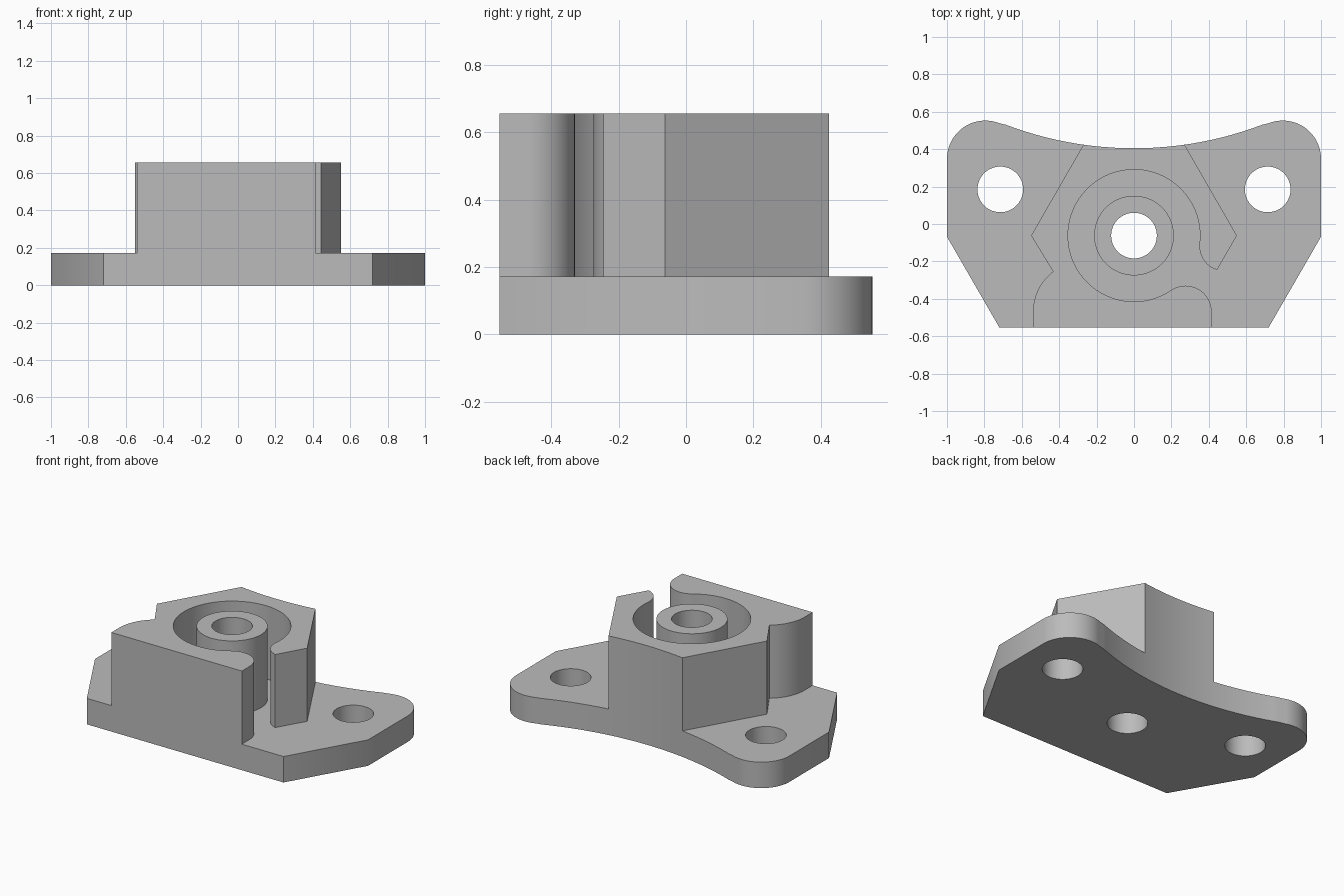
import bpy, bmesh
from math import radians, cos, sin, ceil

cube = bpy.data.objects.get("Cube")
if cube:
    bpy.data.objects.remove(cube, do_unlink=True)

grey = bpy.data.materials.new("plain grey")
grey.use_nodes = True
colour = (0.5, 0.5, 0.5, 1)
grey.diffuse_color = colour
grey.node_tree.nodes["Principled BSDF"].inputs["Base Color"].default_value = colour

BASE_TOP, TOP = 0.172, 0.656
FRONT = -0.553
AXIS = (0, -0.062)          # centre of the boss and pocket
BORE = 0.122
BACK = ((0, 2.335), 1.93)   # large scooped arc along the back


def arc(centre, radius, start, end, step=5):
    """Points along an arc, angles in degrees."""
    n = max(2, ceil(abs(end - start) / step))
    angles = [radians(start + (end - start) * i / n) for i in range(n + 1)]
    return [(centre[0] + radius * cos(a), centre[1] + radius * sin(a)) for a in angles]


def circle(centre, radius):
    return arc(centre, radius, 0, 360)[:-1]


def plate(name, loops, bottom, top):
    """Extrude an outline; any further loops become holes."""
    curve = bpy.data.curves.new(name, 'CURVE')
    curve.dimensions = '2D'
    curve.fill_mode = 'BOTH'
    curve.extrude = (top - bottom) / 2
    for loop in loops:
        spline = curve.splines.new('POLY')
        spline.points.add(len(loop) - 1)
        for point, (x, y) in zip(spline.points, loop):
            point.co = (x, y, 0, 1)
        spline.use_cyclic_u = True
    obj = bpy.data.objects.new(name, curve)
    bpy.context.collection.objects.link(obj)
    bpy.ops.object.select_all(action='DESELECT')
    obj.select_set(True)
    bpy.context.view_layer.objects.active = obj
    bpy.ops.object.convert(target='MESH')
    obj = bpy.context.view_layer.objects.active
    obj.name = name
    bm = bmesh.new()
    bm.from_mesh(obj.data)
    bmesh.ops.remove_doubles(bm, verts=bm.verts, dist=0.0001)
    bmesh.ops.recalc_face_normals(bm, faces=bm.faces)
    bmesh.ops.translate(bm, verts=bm.verts, vec=(0, 0, (bottom + top) / 2))
    bm.to_mesh(obj.data)
    bm.free()
    obj.data.materials.clear()
    obj.data.materials.append(grey)
    bpy.ops.object.shade_smooth_by_angle(angle=radians(30))
    return obj


# Mounting flange: half outline mirrored, scooped back, three through holes
right_half = [(0.72, FRONT), (1, -0.068)] + arc((0.795, 0.348), 0.205, 0, 111.8)
left_half = [(-x, y) for x, y in reversed(right_half)]
scoop = arc(*BACK, -68.2, -111.8, 1)[1:-1]
holes = [circle((x, 0.185), BORE) for x in (-0.715, 0.715)]
plate("flange", [right_half + scoop + left_half, circle(AXIS, BORE)] + holes, 0, BASE_TOP)

# Housing: six-sided wall around a round pocket, open through a side slot
housing = [(-0.54, FRONT), (0.415, FRONT)]
housing += arc((0.275, -0.47), 0.14, 0, 124)            # rounded slot lip
housing += arc(AXIS, 0.353, -56, -366.5)[1:]            # pocket wall
housing += arc((0.48, -0.12), 0.13, 173.5, 254)[1:]     # opposite slot lip
housing += [(0.55, AXIS[1])]
housing += arc(*BACK, -81.95, -98.05, 1)                # flush with flange
housing += [(-0.55, AXIS[1])]
housing += arc((-0.27, -0.47), 0.27, 127, 180)          # rounded shoulder
plate("housing", [housing], BASE_TOP, TOP)

# Central boss with bore
plate("boss", [circle(AXIS, 0.213), circle(AXIS, BORE)], BASE_TOP, TOP)
